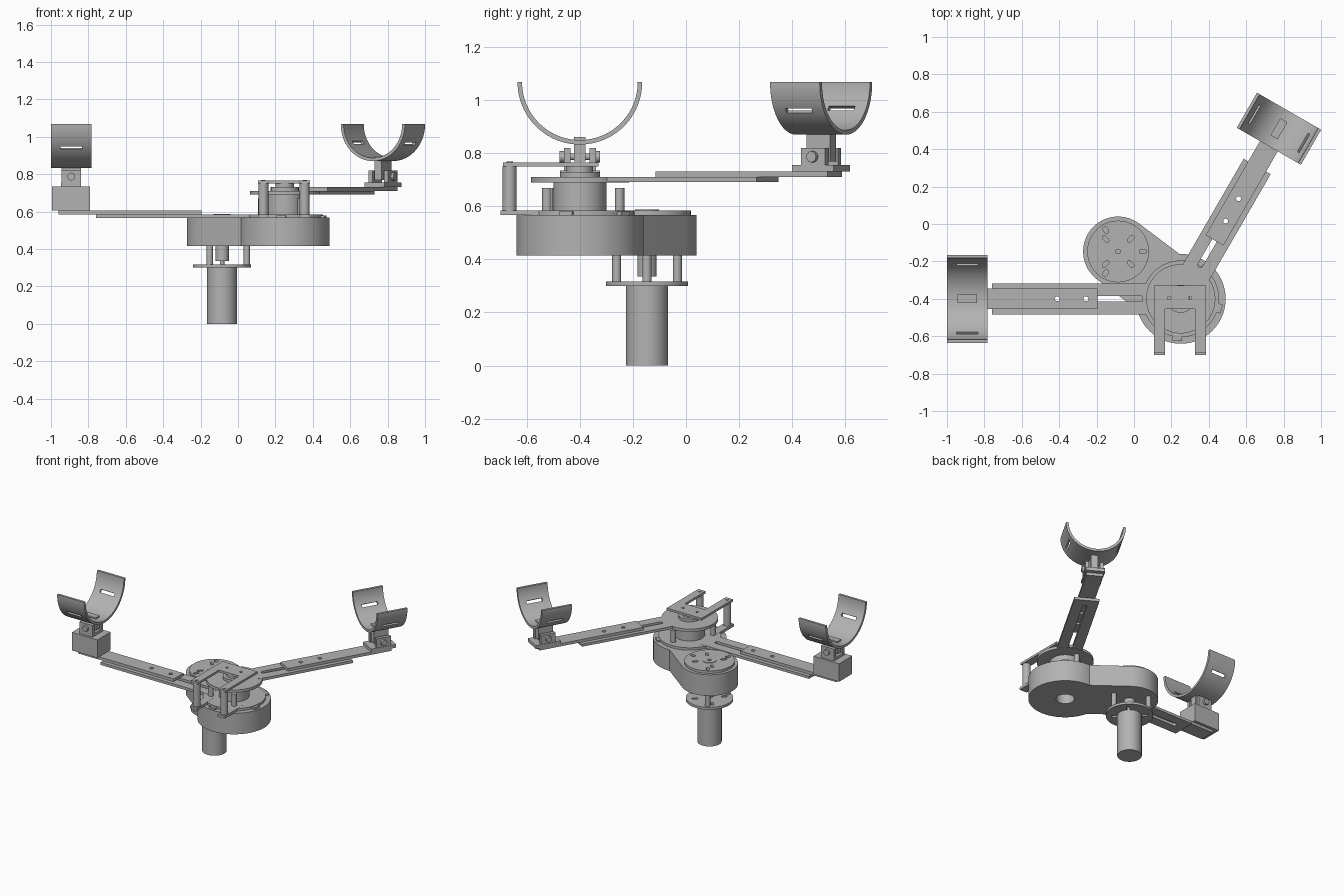
import bpy, bmesh
from math import sin, cos, pi, radians, hypot, atan2, asin
from mathutils import Matrix, Vector

if "Cube" in bpy.data.objects:
    bpy.data.objects.remove(bpy.data.objects["Cube"])

grey = bpy.data.materials.new("machined grey")
grey.use_nodes = True
grey.diffuse_color = (0.45, 0.45, 0.45, 1)
grey.node_tree.nodes["Principled BSDF"].inputs["Base Color"].default_value = (0.45, 0.45, 0.45, 1)

parts = []
I = Matrix.Identity(4)


def arc(r, a0, a1, n=32, cx=0, cy=0):
    steps = [radians(a0 + (a1 - a0) * i / n) for i in range(n + 1)]
    return [(cx + r * cos(a), cy + r * sin(a)) for a in steps]


def prism(name, pts, z0, z1, M=I):
    """Extrude an outline in the local xy plane from z0 to z1."""
    bm = bmesh.new()
    face = bm.faces.new([bm.verts.new((x, y, z0)) for x, y in pts])
    new = bmesh.ops.extrude_face_region(bm, geom=[face])["geom"]
    bmesh.ops.translate(bm, vec=(0, 0, z1 - z0), verts=[v for v in new if isinstance(v, bmesh.types.BMVert)])
    bmesh.ops.recalc_face_normals(bm, faces=bm.faces)
    bm.transform(M)
    mesh = bpy.data.meshes.new(name)
    bm.to_mesh(mesh)
    bm.free()
    mesh.materials.append(grey)
    obj = bpy.data.objects.new(name, mesh)
    bpy.context.collection.objects.link(obj)
    parts.append(obj)
    return obj


def box(name, x0, x1, y0, y1, z0, z1, M=I):
    return prism(name, [(x0, y0), (x1, y0), (x1, y1), (x0, y1)], z0, z1, M)


def cyl(name, x, y, r, z0, z1, M=I, n=48):
    return prism(name, arc(r, 0, 360, n, x, y)[:-1], z0, z1, M)


def slot(x0, x1, y, r, z0, z1, M=I):
    pts = arc(r, -90, 90, 8, x1, y) + arc(r, 90, 270, 8, x0, y)
    return prism("slot_cutter", pts, z0, z1, M)


def cut(obj, cutters):
    """Subtract the cutters, bake the result and drop them."""
    for c in cutters:
        mod = obj.modifiers.new("cut", "BOOLEAN")
        mod.operation, mod.solver, mod.object = "DIFFERENCE", "EXACT", c
    bpy.context.view_layer.update()
    baked = bpy.data.meshes.new_from_object(obj.evaluated_get(bpy.context.evaluated_depsgraph_get()))
    obj.modifiers.clear()
    obj.data = baked
    for c in cutters:
        parts.remove(c)
        bpy.data.objects.remove(c)


def turn(deg, axis="Z"):
    return Matrix.Rotation(radians(deg), 4, axis)


drive = Vector((-0.085, -0.147, 0))
hub = Vector((0.25, -0.4, 0))
D = Matrix.Translation(drive)
H = Matrix.Translation(hub)

# Motor, flange, coupler and stand-offs
cyl("motor", 0, 0, 0.08, 0, 0.30, D)
flange = cyl("motor_flange", 0, 0, 0.155, 0.30, 0.317, D)
cut(flange, [slot(0.088, 0.108, 0, 0.01, 0.2, 0.4, D @ turn(a)) for a in (45, 135, 225, 315)])
cyl("motor_shaft", 0, 0, 0.012, 0.317, 0.335, D)
cyl("shaft_coupler", 0, 0, 0.036, 0.335, 0.415, D)
for a in (0, 120, 240):
    cyl("motor_standoff", 0.132, 0, 0.017, 0.317, 0.415, D @ turn(a), 24)

# Belt housing: small round end, straight neck, large round end
gap = hub - drive
span = hypot(gap.x, gap.y)
small, big = 0.187, 0.24
meet = 180 - asin(small / big) * 180 / pi
outline = arc(small, 90, 270) + arc(big, -meet, meet, 56, span)
housing = prism("belt_housing", outline, 0.415, 0.567, D @ Matrix.Rotation(atan2(gap.y, gap.x), 4, "Z"))
cut(housing, [cyl("bore_cutter", 0, 0, 0.06, 0.35, 0.52, H)])

# Lid over the motor end with adjustment slots
lid = cyl("drive_lid", 0, 0, 0.165, 0.567, 0.585, D)
cutters = [slot(0.084, 0.106, 0, 0.01, 0.5, 0.7, D @ turn(a)) for a in (45, 135, 225, 315)]
cutters += [slot(0.125, 0.14, 0, 0.012, 0.5, 0.7, D @ turn(a)) for a in (0, 120, 240)]
cutters.append(cyl("hole_cutter", 0, 0, 0.012, 0.5, 0.7, D))
cut(lid, cutters)
cyl("drive_cap", 0, 0, 0.045, 0.585, 0.588, D)
parts[-1].name = "drive_boss"
cut(parts[-1], [cyl("hole_cutter", 0, 0, 0.012, 0.5, 0.7, D)])

# Hub stack
cyl("hub_lower_disc", 0, 0, 0.205, 0.566, 0.584, H, 64)
cyl("hub_drum", 0, 0, 0.1, 0.584, 0.69, H)
cyl("hub_upper_disc", 0, 0, 0.185, 0.69, 0.71, H, 64)
cyl("hub_step", 0, 0, 0.075, 0.71, 0.73, H)
cyl("hub_cap", 0, 0, 0.05, 0.73, 0.752, H)
for a in (80, 215, 305):
    cyl("hub_column", 0.152, 0, 0.018, 0.584, 0.67, H @ turn(a), 24)
for a in (50, -14, -95):
    box("rim_clip", 0.19, 0.225, -0.025, 0.025, 0.56, 0.58, H @ turn(a))

# Bridge bracket over the hub, standing on two posts
bridge = prism("bridge_plate", [(-0.143, 0.07), (0.135, 0.07), (0.135, -0.29), (0.077, -0.29), (0.077, -0.055),
                                (-0.085, -0.055), (-0.085, -0.29), (-0.143, -0.29)], 0.75, 0.766, H)
cut(bridge, [cyl("hole_cutter", x, 0.005, 0.009, 0.7, 0.8, H, 16) for x in (-0.062, 0.05)])
for x in (-0.114, 0.106):
    box("bridge_foot", x - 0.029, x + 0.029, -0.3, -0.1, 0.567, 0.585, H)
    cyl("bridge_post", x, -0.265, 0.026, 0.585, 0.75, H, 24)
    cyl("bridge_bolt", x, -0.265, 0.012, 0.766, 0.77, H, 16)


def cuff(side, M, x, r, zc):
    """Half-ring limb cuff on its clevis; local x runs along the arm."""
    C = M @ Matrix.Translation((x, 0, zc))
    along = C @ turn(90, "Z") @ turn(90, "X")
    ring = prism(side + "_cuff", arc(r, 180, 360, 48) + arc(r - 0.017, 360, 180, 48), -0.108, 0.108, along)
    cutters = []
    for a in (33, 147):
        cutters.append(box("slot_cutter", -0.057, 0.057, r - 0.06, r + 0.04, -0.01, 0.01,
                           C @ turn(-a, "X")))
    cut(ring, cutters)
    # Clevis ears, tongue and cross bolt
    for y in (-0.048, 0.048):
        box(side + "_clevis_ear", x - 0.052, x + 0.052, y - 0.012, y + 0.012, 0.75, 0.82, M)
    box(side + "_cuff_tongue", x - 0.052, x + 0.052, -0.022, 0.022, 0.77, zc - r + 0.028, M)
    cyl(side + "_clevis_bolt", 0, 0, 0.013, -0.06, 0.06,
        M @ Matrix.Translation((x, 0, 0.787)) @ turn(90, "X"), 20)
    for y in (-0.068, 0.068):
        cyl(side + "_bolt_head", 0, 0, 0.021, -0.008, 0.008,
            M @ Matrix.Translation((x, y, 0.787)) @ turn(90, "X"), 20)


def arm(side, M, z, wide_end, near, far, holes):
    """Telescoping arm: a slotted wide rail with a narrow rail on top."""
    rail = box(side + "_arm_rail", 0.14, wide_end, -0.083, 0.083, z, z + 0.019, M)
    cut(rail, [slot(0.21, wide_end - 0.08, 0, 0.014, z - 0.1, z + 0.1, M)])
    slide = box(side + "_arm_slide", near, far, -0.055, 0.055, z + 0.019, z + 0.039, M)
    cut(slide, [cyl("hole_cutter", x, 0, 0.013, z - 0.1, z + 0.1, M, 20) for x in holes])


# Right arm, low, ending in a riser block
R = H @ turn(180)
arm("right", R, 0.566, 1.01, 0.445, 1.21, (0.507, 0.66))
box("right_riser_block", 1.04, 1.245, -0.075, 0.075, 0.605, 0.735, R)
box("right_clevis_base", 1.09, 1.195, -0.06, 0.06, 0.735, 0.755, R)
cuff("right", R, 1.142, 0.235, 1.068)

# Left arm, high, swung back
L = H @ turn(60)
arm("left", L, 0.692, 0.817, 0.361, 1.11, (0.48, 0.618))
box("left_clevis_base", 0.96, 1.14, -0.063, 0.063, 0.731, 0.755, L)
cuff("left", L, 1.05, 0.198, 1.068)

# Smooth the round surfaces, keep edges sharp
bpy.ops.object.select_all(action="DESELECT")
for obj in parts:
    obj.select_set(True)
bpy.context.view_layer.objects.active = parts[0]
bpy.ops.object.shade_smooth_by_angle(angle=radians(30))
